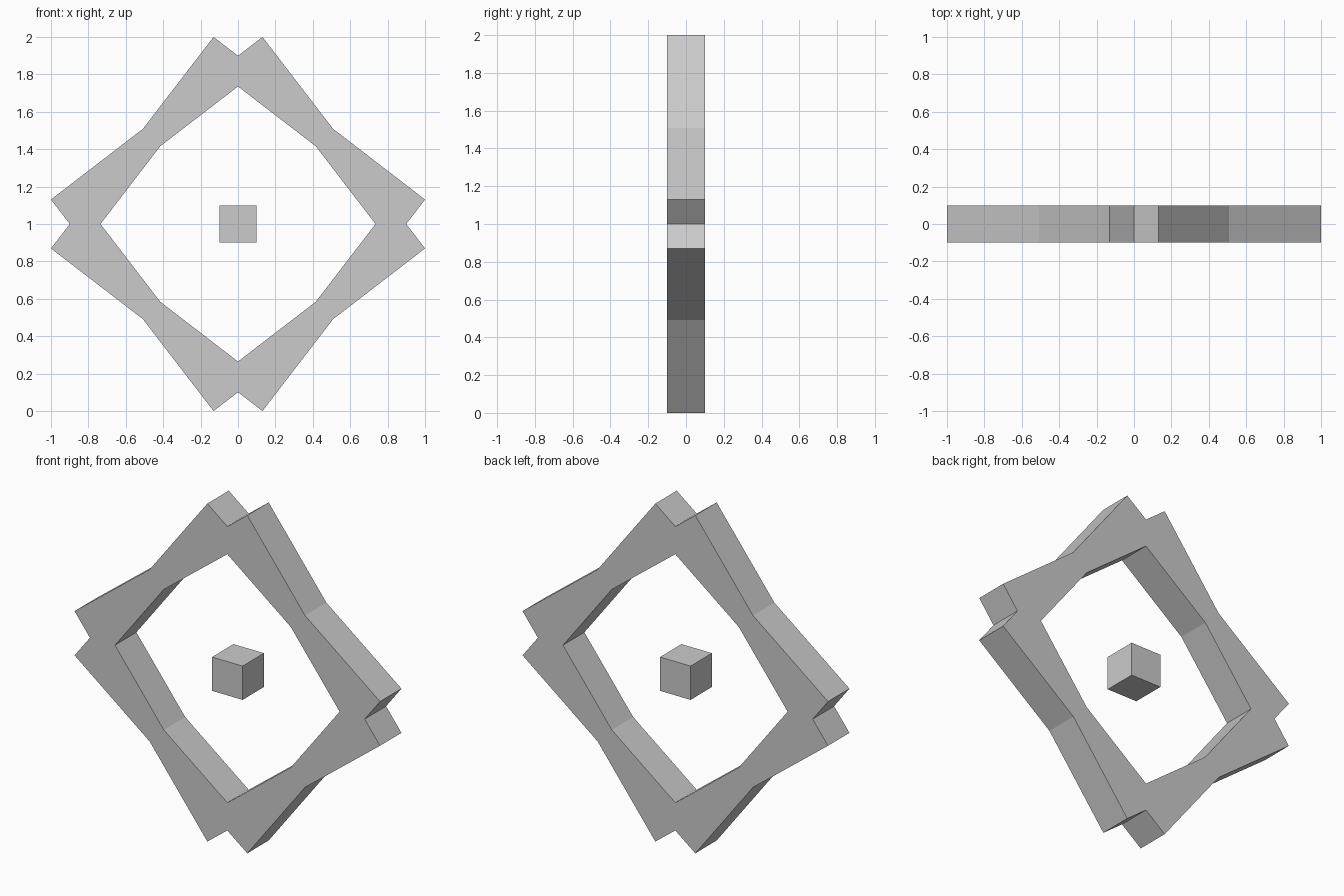
import bpy, bmesh
from math import radians, sin, cos, pi, sqrt

if "Cube" in bpy.data.objects:
    bpy.data.objects.remove(bpy.data.objects["Cube"])

DEPTH, MID = 0.2, 1.0
TWIST = radians(7.45)             # each square is turned this far, one either way
TIP = 1.0 / cos(TWIST)            # corner radius of the squares
OUT = TIP / sqrt(2)               # centre to outer side
INN = 0.583                       # centre to inner side
AXIS, DIAG = cos(pi / 4 - TWIST), cos(TWIST)


def finish(bm, name):
    bmesh.ops.recalc_face_normals(bm, faces=bm.faces)
    me = bpy.data.meshes.new(name)
    bm.to_mesh(me)
    bm.free()
    ob = bpy.data.objects.new(name, me)
    bpy.context.collection.objects.link(ob)
    return ob


# Frame: merged outline of two twisted square frames, extruded in depth
bm = bmesh.new()


def pt(r, a):
    return bm.verts.new((r * cos(a), -DEPTH / 2, MID + r * sin(a)))


outer, inner = [], []
for k in range(4):
    a = k * pi / 2
    outer += [pt(OUT / AXIS, a), pt(TIP, a + TWIST),
              pt(OUT / DIAG, a + pi / 4), pt(TIP, a + pi / 2 - TWIST)]
    inner += [pt(INN / AXIS, a), pt(INN / DIAG, a + pi / 4)]
for k in range(4):
    o = [outer[(4 * k + i) % 16] for i in range(5)]
    n = [inner[(2 * k + i) % 8] for i in range(3)]
    bm.faces.new((n[0], o[0], o[1]))
    bm.faces.new((n[0], o[1], o[2], n[1]))
    bm.faces.new((n[1], o[2], o[3], n[2]))
    bm.faces.new((n[2], o[3], o[4]))
ext = bmesh.ops.extrude_face_region(bm, geom=bm.faces[:], use_keep_orig=True)
bmesh.ops.translate(bm, vec=(0, DEPTH, 0),
                    verts=[g for g in ext["geom"] if isinstance(g, bmesh.types.BMVert)])
finish(bm, "star_frame")

# Small cube floating in the middle
bm = bmesh.new()
bmesh.ops.create_cube(bm, size=0.2)
bmesh.ops.translate(bm, vec=(0, 0, MID), verts=bm.verts)
finish(bm, "centre_cube")
